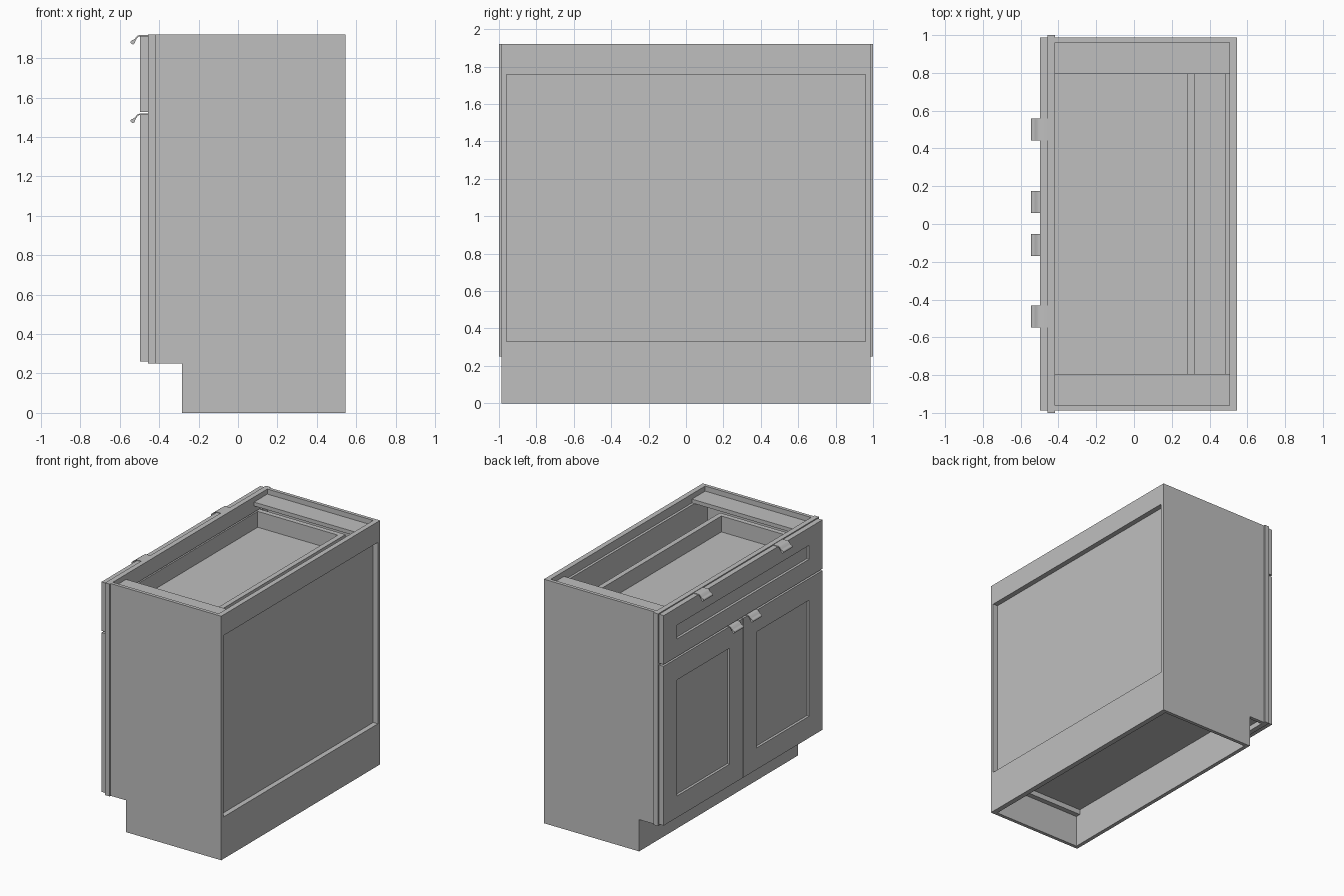
import bpy
import bmesh
import math

if "Cube" in bpy.data.objects:
    bpy.data.objects.remove(bpy.data.objects["Cube"], do_unlink=True)

grey = bpy.data.materials.new("light_grey")
grey.use_nodes = True
colour = (0.52, 0.52, 0.52, 1)
grey.diffuse_color = colour
grey.node_tree.nodes["Principled BSDF"].inputs["Base Color"].default_value = colour


def add_object(name, bm):
    bmesh.ops.recalc_face_normals(bm, faces=bm.faces)
    mesh = bpy.data.meshes.new(name)
    bm.to_mesh(mesh)
    bm.free()
    mesh.materials.append(grey)
    obj = bpy.data.objects.new(name, mesh)
    bpy.context.collection.objects.link(obj)
    return obj


def box_bmesh(x, y, z):
    bm = bmesh.new()
    bmesh.ops.create_cube(bm, size=1)
    for v in bm.verts:
        v.co = [r[0] if c < 0 else r[1] for c, r in zip(v.co, (x, y, z))]
    return bm


def box(name, x, y, z):
    return add_object(name, box_bmesh(x, y, z))


def prism(name, profile, y):
    """Extrude an x-z outline along y."""
    bm = bmesh.new()
    face = bm.faces.new([bm.verts.new((px, y[0], pz)) for px, pz in profile])
    new = bmesh.ops.extrude_face_region(bm, geom=[face])["geom"]
    bmesh.ops.translate(bm, vec=(0, y[1] - y[0], 0),
                        verts=[g for g in new if isinstance(g, bmesh.types.BMVert)])
    return add_object(name, bm)


def shaker_front(name, y, z, stile, rail, depth=0.02):
    """Slab whose front face holds a recessed flat panel."""
    bm = box_bmesh((FRONT, FRAME), y, z)
    bm.normal_update()
    face = min(bm.faces, key=lambda f: f.calc_center_median().x)
    mid = face.calc_center_median()
    bmesh.ops.inset_individual(bm, faces=[face], thickness=0.05)
    for v in face.verts:
        v.co.y = y[0] + stile if v.co.y < mid.y else y[1] - stile
        v.co.z = z[0] + rail if v.co.z < mid.z else z[1] - rail
    new = bmesh.ops.extrude_face_region(bm, geom=[face])["geom"]
    bmesh.ops.translate(bm, vec=(depth, 0, 0),
                        verts=[g for g in new if isinstance(g, bmesh.types.BMVert)])
    if face.is_valid:
        bmesh.ops.delete(bm, geom=[face], context='FACES_ONLY')
    return add_object(name, bm)


# Main planes of the cabinet
FRONT, FRAME, BODY, TOE, BACK = -0.497, -0.457, -0.417, -0.283, 0.545
TOP, KICK = 1.92, 0.25
OUTER, INNER = 0.987, 0.96
RAIL = (BACK - 0.04, BACK)

# Parts repeated on both ends
for side, s in (("left", -1), ("right", 1)):
    def span(a, b):
        return tuple(sorted((s * a, s * b)))
    prism(side + "_side_panel",
          [(TOE, 0), (BACK, 0), (BACK, TOP), (BODY, TOP), (BODY, KICK), (TOE, KICK)],
          span(INNER, OUTER))
    box(side + "_frame_stile", (FRAME, BODY), span(0.9, 1.0), (KICK, TOP))
    box(side + "_top_stretcher", (BODY, RAIL[0]), span(0.795, INNER), (1.85, 1.88))
    box(side + "_floor_cleat", (TOE + 0.03, RAIL[0]), span(0.92, INNER), (0.25, 0.29))
    box(side + "_drawer_side", (BODY, 0.28), span(0.84, 0.88), (1.58, 1.79))
    shaker_front(side + "_door", span(0.003, OUTER), (0.26, 1.513), 0.165, 0.17)

# Face frame rails
for name, z in (("top", (1.8, TOP)), ("middle", (1.46, 1.57)), ("bottom", (KICK, 0.34))):
    box(name + "_frame_rail", (FRAME, BODY), (-0.9, 0.9), z)

# Floor, toe kick and back
box("cabinet_floor", (BODY, RAIL[0]), (-INNER, INNER), (0.29, 0.33))
box("toe_kick", (TOE, TOE + 0.03), (-INNER, INNER), (0, 0.29))
box("back_panel", (0.485, RAIL[0]), (-INNER, INNER), (0.29, 1.85))
box("back_top_rail", RAIL, (-INNER, INNER), (1.757, TOP))
box("back_bottom_rail", RAIL, (-INNER, INNER), (0, 0.33))

# Drawer
shaker_front("drawer_front", (-OUTER, OUTER), (1.527, 1.912), 0.165, 0.138)
box("drawer_inner_front", (FRAME, BODY), (-0.88, 0.88), (1.58, 1.79))
box("drawer_back", (0.28, 0.32), (-0.88, 0.88), (1.58, 1.79))
box("drawer_floor", (BODY, 0.28), (-0.84, 0.84), (1.64, 1.665))


def tab_pull(name, y, top):
    """Bent tab with a rounded lip, hooked over the top edge."""
    upper = [(0.04, 0.004), (-0.003, 0.004), (-0.014, 0), (-0.026, -0.014)]
    lip = [(-0.037 + 0.011 * math.cos(a), -0.032 + 0.011 * math.sin(a))
           for a in (math.radians(80 + 40 * i) for i in range(7))]
    lower = [(-0.021, -0.02), (-0.011, -0.006), (-0.002, -0.002), (0.04, -0.002)]
    pull = prism(name, [(FRONT + x, top + z) for x, z in upper + lip + lower], y)
    bpy.ops.object.select_all(action='DESELECT')
    pull.select_set(True)
    bpy.context.view_layer.objects.active = pull
    bpy.ops.object.shade_smooth_by_angle(angle=math.radians(45))


for name, centre, top in (("left_drawer_pull", -0.49, 1.913), ("right_drawer_pull", 0.5, 1.913),
                          ("left_door_pull", -0.112, 1.514), ("right_door_pull", 0.117, 1.514)):
    tab_pull(name, (centre - 0.058, centre + 0.058), top)
